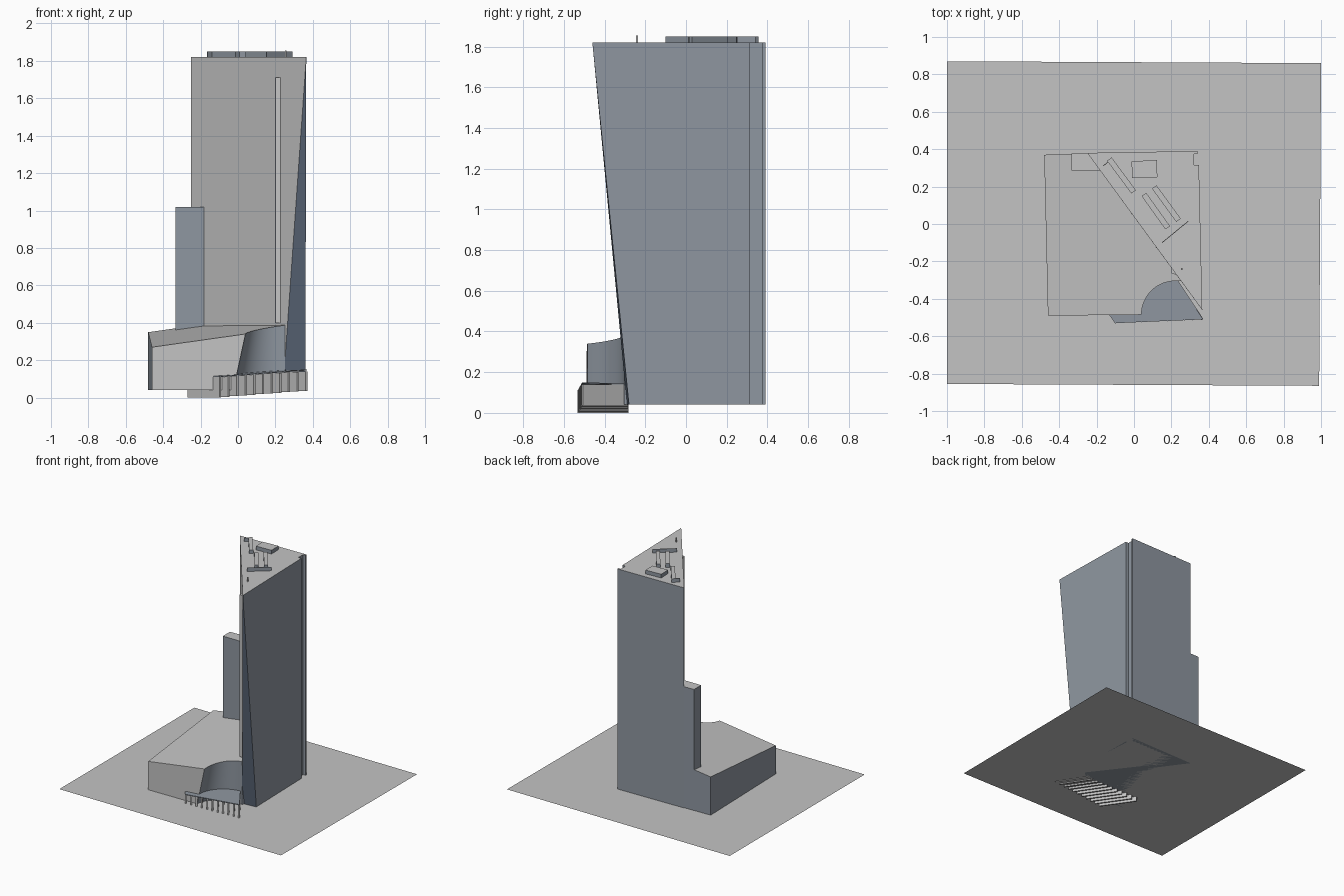
import bpy
import bmesh
import math
from mathutils import Vector

cube = bpy.data.objects.get("Cube")
if cube:
    bpy.data.objects.remove(cube, do_unlink=True)


def material(name, rgb):
    m = bpy.data.materials.new(name)
    m.use_nodes = True
    m.diffuse_color = (*rgb, 1)
    m.node_tree.nodes["Principled BSDF"].inputs["Base Color"].default_value = (*rgb, 1)
    return m


MATERIALS = [
    material("light_grey", (0.55, 0.55, 0.55)),
    material("blue_grey_glass", (0.275, 0.31, 0.355)),
    material("dark_glass", (0.1, 0.13, 0.18)),
]
GREY, GLASS, DARK = range(3)
GROUND = 0.04
ROOF = 1.82


def finish(name, bm, rule):
    """Turn a bmesh into an object, colouring each face by a rule."""
    bmesh.ops.recalc_face_normals(bm, faces=bm.faces)
    bm.normal_update()
    for f in bm.faces:
        f.material_index = rule(f)
    mesh = bpy.data.meshes.new(name)
    bm.to_mesh(mesh)
    bm.free()
    for m in MATERIALS:
        mesh.materials.append(m)
    obj = bpy.data.objects.new(name, mesh)
    bpy.context.collection.objects.link(obj)
    return obj


def loft(name, bottom, top, rule):
    """Closed solid between two matching outlines."""
    bm = bmesh.new()
    lo = [bm.verts.new(p) for p in bottom]
    hi = [bm.verts.new(p) for p in top]
    bm.faces.new(lo[::-1])
    bm.faces.new(hi)
    n = len(lo)
    for i in range(n):
        j = (i + 1) % n
        bm.faces.new((lo[i], lo[j], hi[j], hi[i]))
    return finish(name, bm, rule)


def prism(name, outline, z0, z1, rule):
    return loft(name, [(x, y, z0) for x, y in outline],
                [(x, y, z1) for x, y in outline], rule)


def strip(a, b, width):
    """Rectangle outline along the line a-b."""
    a, b = Vector(a), Vector(b)
    side = (b - a).normalized().orthogonal() * width / 2
    return [a + side, a - side, b - side, b + side]


def all_grey(f):
    return GREY


def grey_top(f):
    return GREY if f.normal.z > 0.5 else GLASS


# Ground sheet
bm = bmesh.new()
corners = [(-1, -0.855), (0.99, -0.865), (1, 0.86), (-1, 0.87)]
bm.faces.new([bm.verts.new((x, y, GROUND)) for x, y in corners])
finish("ground", bm, all_grey)


# Tower: triangular plan, grey diagonal wall, leaning dark facet at the tip
def tower_rule(f):
    n = f.normal
    if n.z > 0.5 or (n.x < -0.5 and n.y < -0.4):
        return GREY
    if n.y < -0.9 and f.calc_center_median().y < 0:
        return DARK
    return GLASS


back = [(0.347, 0.315), (0.32, 0.315), (0.32, 0.375),
        (0.34, 0.375), (0.34, 0.39), (-0.25, 0.38)]
bm = bmesh.new()
low = [bm.verts.new((x, y, GROUND)) for x, y in [(0.24, -0.29), (0.36, -0.28)] + back]
high = [bm.verts.new((x, y, ROOF)) for x, y in [(0.365, -0.46)] + back]
bm.faces.new(low[::-1])
bm.faces.new(high)
bm.faces.new((low[0], low[1], high[0]))
for i in range(len(back)):
    bm.faces.new((low[i + 1], low[i + 2], high[i + 1], high[i]))
bm.faces.new((low[-1], low[0], high[0], high[-1]))
finish("tower", bm, tower_rule)

# Thin upright fin on the diagonal wall
prism("wall_fin", [(0.2, -0.22), (0.2, -0.265), (0.226, -0.271), (0.24, -0.25)],
      0.4, 1.71, all_grey)

# Lower side block
prism("side_block", [(-0.335, 0.285), (-0.17, 0.285), (-0.17, 0.38), (-0.335, 0.376)],
      0.3, 1.02, grey_top)


# Podium with sloping roof and a scooped, outward leaning entrance wall
def scoop(rx):
    steps = 20
    arc = []
    for i in range(steps + 1):
        t = math.pi / 2 * i / steps
        arc.append((0.22 - rx * math.cos(t), -0.485 + 0.18 * math.sin(t)))
    return arc


def podium_outline(rx):
    return [(-0.48, 0.37), (-0.46, -0.49)] + scoop(rx) + [
        (0.25, -0.305), (0.28, -0.25), (-0.2, 0.377)]


def podium_rule(f):
    if f.normal.z > 0.8:
        return GREY
    return GREY if f.normal.y < -0.8 and f.calc_center_median().x < -0.1 else GLASS


podium = loft("podium",
              [(x, y, GROUND) for x, y in podium_outline(0.245)],
              [(x, y, 0.381 + 0.14 * x + 0.096 * y) for x, y in podium_outline(0.18)],
              podium_rule)
bpy.ops.object.select_all(action="DESELECT")
podium.select_set(True)
bpy.context.view_layer.objects.active = podium
bpy.ops.object.shade_smooth_by_angle(angle=math.radians(30))

# Entrance canopy carried on a row of rising fins
front_a, front_b = Vector((-0.1, -0.53, 0.115)), Vector((0.37, -0.51, 0.15))
back_a, back_b = Vector((-0.27, -0.285, 0.115)), Vector((0.225, -0.29, 0.145))
plan = [front_a, front_b, back_b, back_a]
drop = Vector((0, 0, 0.006))
loft("canopy", [p - drop for p in plan], plan, lambda f: GLASS)

FINS = 11
for i in range(FINS):
    t = 0.01 + 0.98 * i / (FINS - 1)
    a, b = front_a.lerp(front_b, t), back_a.lerp(back_b, t)
    prism(f"canopy_fin_{i + 1}", strip(a.xy, b.xy, 0.012),
          0.036 * t, min(a.z, b.z) - 0.004, all_grey)

# Rooftop equipment
prism("roof_box", [(-0.01, 0.245), (0.125, 0.25), (0.122, 0.342), (-0.013, 0.335)],
      ROOF, 1.85, grey_top)
ducts = [((-0.132, 0.347), (-0.002, 0.172)),
         ((0.053, 0.158), (0.18, -0.02)),
         ((0.108, 0.198), (0.238, 0.02))]
for i, (a, b) in enumerate(ducts):
    prism(f"roof_duct_{i + 1}", strip(a, b, 0.03), ROOF, 1.85, grey_top)
screens = [((0.15, -0.1), (0.29, 0.015)), ((-0.165, 0.31), (-0.125, 0.343))]
for i, (a, b) in enumerate(screens):
    prism(f"roof_screen_{i + 1}", strip(a, b, 0.004), ROOF, 1.85, grey_top)
prism("roof_post", strip((0.25, -0.24), (0.26, -0.24), 0.01), ROOF, 1.855, all_grey)
